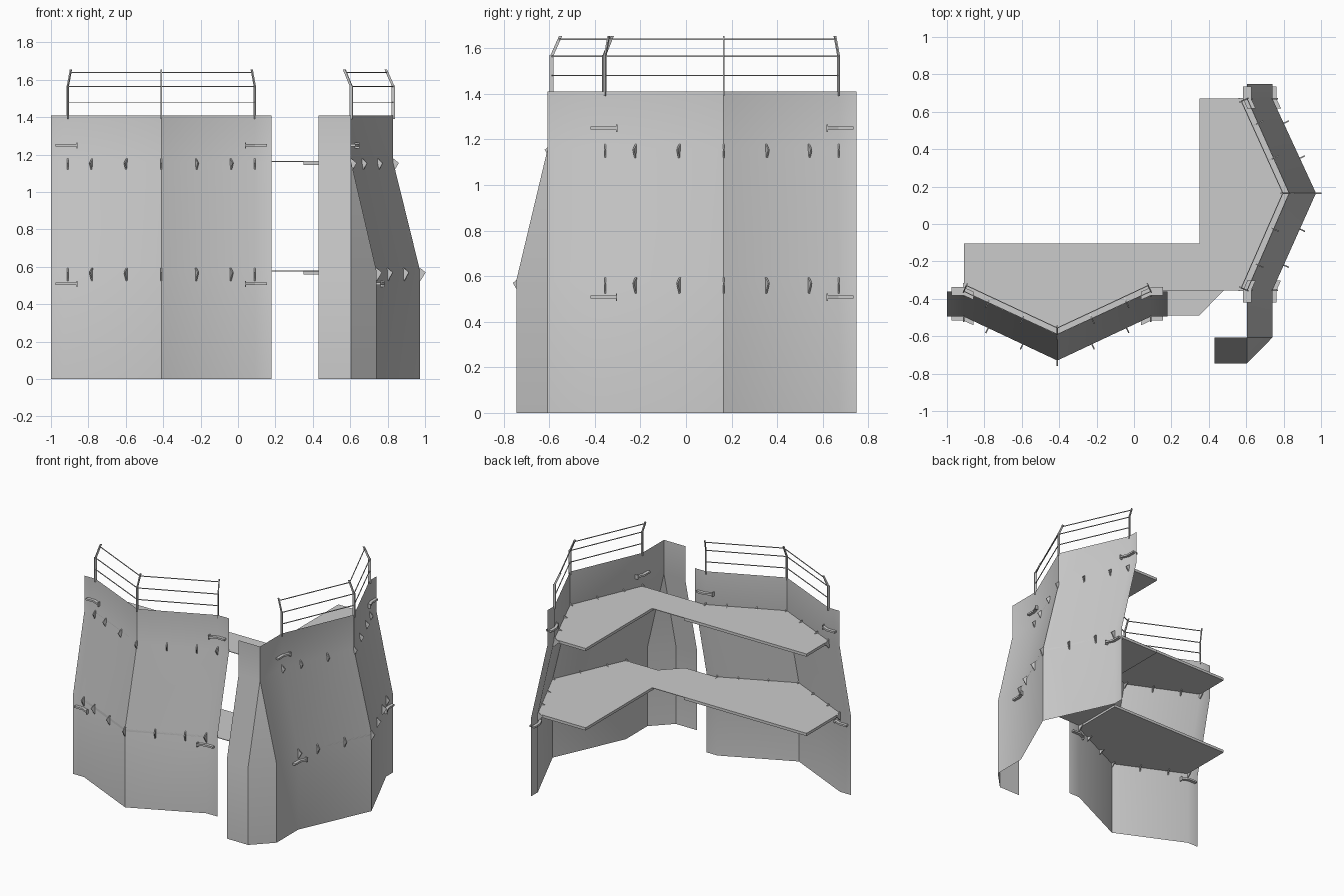
import bpy, bmesh, math
from mathutils import Vector

cube = bpy.data.objects.get("Cube")
if cube:
    bpy.data.objects.remove(cube, do_unlink=True)


def material(name, value):
    m = bpy.data.materials.new(name)
    m.use_nodes = True
    m.diffuse_color = (value, value, value, 1)
    m.node_tree.nodes["Principled BSDF"].inputs["Base Color"].default_value = (value, value, value, 1)
    return m


GREY = material("plain grey", 0.6)


def finish(name, bm, smooth=False):
    bmesh.ops.remove_doubles(bm, verts=bm.verts, dist=0.0005)
    bmesh.ops.recalc_face_normals(bm, faces=bm.faces)
    mesh = bpy.data.meshes.new(name)
    bm.to_mesh(mesh)
    bm.free()
    mesh.materials.append(GREY)
    obj = bpy.data.objects.new(name, mesh)
    bpy.context.collection.objects.link(obj)
    if smooth:
        bpy.ops.object.select_all(action="DESELECT")
        obj.select_set(True)
        bpy.context.view_layer.objects.active = obj
        bpy.ops.object.shade_smooth_by_angle(angle=math.radians(30))
    return obj


def prism(bm, outline, offset):
    """Extrude a flat outline along an offset."""
    verts = [bm.verts.new(p) for p in outline]
    face = bm.faces.new(verts)
    new = bmesh.ops.extrude_face_region(bm, geom=[face], use_keep_orig=True)["geom"]
    bmesh.ops.translate(bm, vec=offset, verts=[v for v in new if isinstance(v, bmesh.types.BMVert)])


def bar(bm, a, b, side, width, depth):
    """Rectangular bar from a to b; width lies along side."""
    a, b, side = Vector(a), Vector(b), Vector(side).normalized()
    other = (b - a).cross(side).normalized() * depth / 2
    s = side * width / 2
    prism(bm, [a + s + other, a - s + other, a - s - other, a + s - other], b - a)


def wall(name, low, high):
    """Upright sheet that leans back between two deck levels."""
    bm = bmesh.new()
    rings = []
    for plan, z in ((low, 0), (low, 0.58), (high, 1.16), (high, 1.41)):
        rings.append([bm.verts.new((x, y, z)) for x, y in plan])
    for r0, r1 in zip(rings, rings[1:]):
        for i in range(len(low) - 1):
            bm.faces.new((r0[i], r0[i + 1], r1[i + 1], r1[i]))
    return finish(name, bm, True)


def at(p, z):
    return Vector((p[0], p[1], z))


def deck(name, outline, z, thickness):
    bm = bmesh.new()
    prism(bm, [at(p, z) for p in outline], (0, 0, -thickness))
    finish(name, bm)


def railing(name, bend, out):
    """Cranked flat posts and three wires over a folded wall top."""
    bm = bmesh.new()
    start, apex, end = [Vector((*p, 0)) for p in bend]
    normals = []
    for d in (apex - start, end - apex):
        n = Vector((d.y, -d.x, 0)).normalized()
        normals.append(n if n.dot(out) > 0 else -n)
    leans = (normals[0], out, normals[1])
    posts = [(p, -n) for p, n in zip((start, apex, end), leans)]
    up = Vector((0, 0, 1))
    for p, inward in posts:
        tip = p + inward * 0.04 + up * 1.655
        bar(bm, p + up * 1.39, p + up * 1.57, inward, 0.018, 0.007)
        bar(bm, p + up * 1.565, tip, inward, 0.014, 0.007)
    for z, lean in ((1.48, 0), (1.565, 0), (1.64, 0.034)):
        line = [p + inward * lean + up * z for p, inward in posts]
        for a, b in zip(line, line[1:]):
            bar(bm, a, b, up, 0.005, 0.005)
    finish(name, bm)


def fins(name, bend, out, z):
    """Small gussets through the wall along one deck edge."""
    bm = bmesh.new()
    start, apex, end = [Vector((*p, 0)) for p in bend]
    for tip in (start, end):
        d = apex - tip
        n = Vector((d.y, -d.x, 0)).normalized()
        n = n if n.dot(out) > 0 else -n
        for t in (0, 0.26, 0.63, 1):
            if t == 1 and tip == end:
                continue
            m = out if t in (0, 1) else n
            side = Vector((-m.y, m.x, 0)) * 0.007
            c = tip + d * t + Vector((0, 0, z)) - side / 2
            prism(bm, [c + m * u + Vector((0, 0, w)) for u, w in
                       ((-0.045, 0), (0, 0.025), (0.03, 0), (0.003, -0.045))], side)
    finish(name, bm)


def clamps(name, bend, out, z):
    """Flat folded plates around both end creases of a wall."""
    bm = bmesh.new()
    start, apex, end = [Vector((*p, z)) for p in bend]
    for tip, far in ((start, end), (end, start)):
        away = (tip - far).normalized()
        inner = tip + (apex - tip).normalized() * 0.055
        path = [tip + away * 0.065, tip, inner]
        o = out * 0.022
        prism(bm, [p + o for p in path] + [p - o for p in reversed(path)], (0, 0, -0.013))
        # Short downturned lip at the inner end
        bar(bm, inner + Vector((0, 0, 0.008)), inner - Vector((0, 0, 0.024)), out, 0.044, 0.006)
    finish(name, bm)


# Wall bend lines at ground level and at the top
FRONT = Vector((0, -1, 0))
SIDE = Vector((1, 0, 0))
front_low = [(-0.91, -0.495), (-0.41, -0.73), (0.09, -0.495)]
front_high = [(-0.91, -0.36), (-0.41, -0.59), (0.09, -0.36)]
side_low = [(0.74, -0.355), (0.973, 0.165), (0.74, 0.67)]
side_high = [(0.605, -0.355), (0.83, 0.165), (0.605, 0.67)]

# Walls, the side one with a return around its front corner
wall("front_wall",
     [(-1, -0.495)] + front_low + [(0.178, -0.495)],
     [(-1, -0.36)] + front_high + [(0.178, -0.36)])
wall("side_wall",
     [(0.43, -0.745), (0.605, -0.745), (0.74, -0.607)] + side_low + [(0.74, 0.748)],
     [(0.43, -0.607), (0.605, -0.607), (0.605, -0.607)] + side_high + [(0.605, 0.748)])

# Decks, gussets and clamps on both levels
levels = (("lower", front_low, side_low, 0.58, 0.515),
          ("upper", front_high, side_high, 1.165, 1.257))
for label, front, side, z, clamp_z in levels:
    deck(label + "_front_deck", [(-0.91, -0.105)] + front + [(0.09, -0.105)], z, 0.02)
    deck(label + "_side_deck", [(0.35, 0.67), (0.35, -0.355)] + side, z, 0.02)
    bridge = [(0.09, -0.105), (0.35, -0.105), (0.35, -0.355)]
    if label == "lower":
        bridge += [(0.48, -0.355), (0.35, -0.488), (0.09, -0.488)]
    else:
        bridge += [(0.09, -0.355)]
    deck(label + "_bridge", bridge, z, 0.004)
    for part, bend, out in (("front", front, FRONT), ("side", side, SIDE)):
        fins(f"{label}_{part}_gussets", bend, out, z - 0.01)
        clamps(f"{label}_{part}_clamps", bend, out, clamp_z)

# Railings on the wall tops
railing("front_railing", front_high, FRONT)
railing("side_railing", side_high, SIDE)
